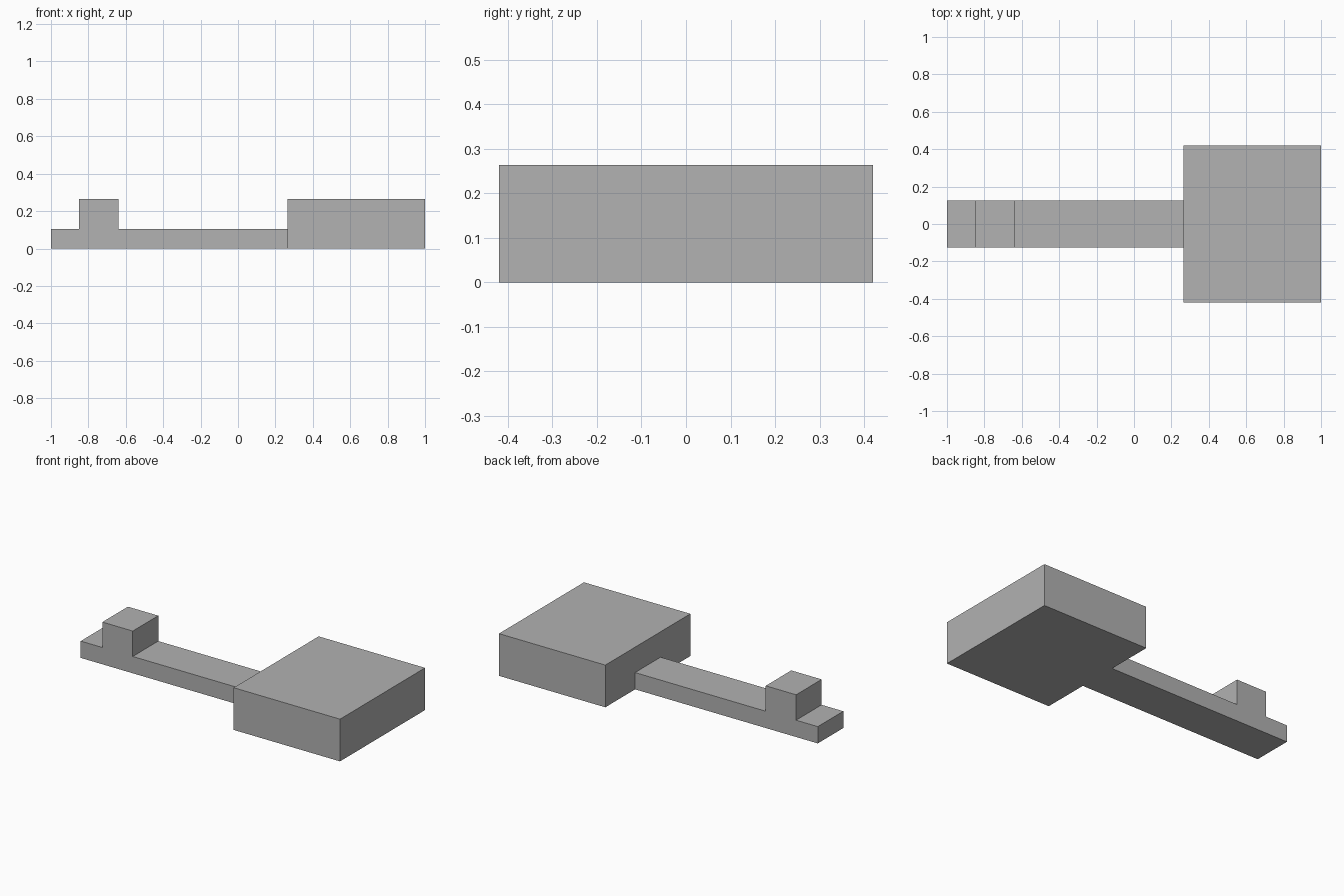
import bpy
import bmesh

old = bpy.data.objects.get("Cube")
if old:
    bpy.data.objects.remove(old, do_unlink=True)

# Single plain grey
grey = bpy.data.materials.new("plain_grey")
grey.use_nodes = True
colour = (0.445, 0.445, 0.445, 1)
grey.diffuse_color = colour
grey.node_tree.nodes["Principled BSDF"].inputs["Base Color"].default_value = colour


def extrude_profile(name, profile, half_width):
    """Extrude an (x, z) side profile symmetrically along y."""
    bm = bmesh.new()
    face = bm.faces.new([bm.verts.new((x, -half_width, z)) for x, z in profile])
    new = bmesh.ops.extrude_face_region(bm, geom=[face])["geom"]
    verts = [v for v in new if isinstance(v, bmesh.types.BMVert)]
    bmesh.ops.translate(bm, vec=(0, 2 * half_width, 0), verts=verts)
    bmesh.ops.recalc_face_normals(bm, faces=bm.faces)
    mesh = bpy.data.meshes.new(name)
    bm.to_mesh(mesh)
    bm.free()
    mesh.materials.append(grey)
    obj = bpy.data.objects.new(name, mesh)
    bpy.context.collection.objects.link(obj)
    return obj


top = 0.264
shaft_top = 0.105
joint = 0.264
tooth_start, tooth_end = -0.85, -0.64

# Long bar with one raised tooth near its free end
extrude_profile("toothed_shaft", [
    (-1, 0), (joint, 0), (joint, shaft_top),
    (tooth_end, shaft_top), (tooth_end, top),
    (tooth_start, top), (tooth_start, shaft_top), (-1, shaft_top),
], 0.126)

# Wide block at the other end
extrude_profile("head_block", [(joint, 0), (1, 0), (1, top), (joint, top)], 0.42)
